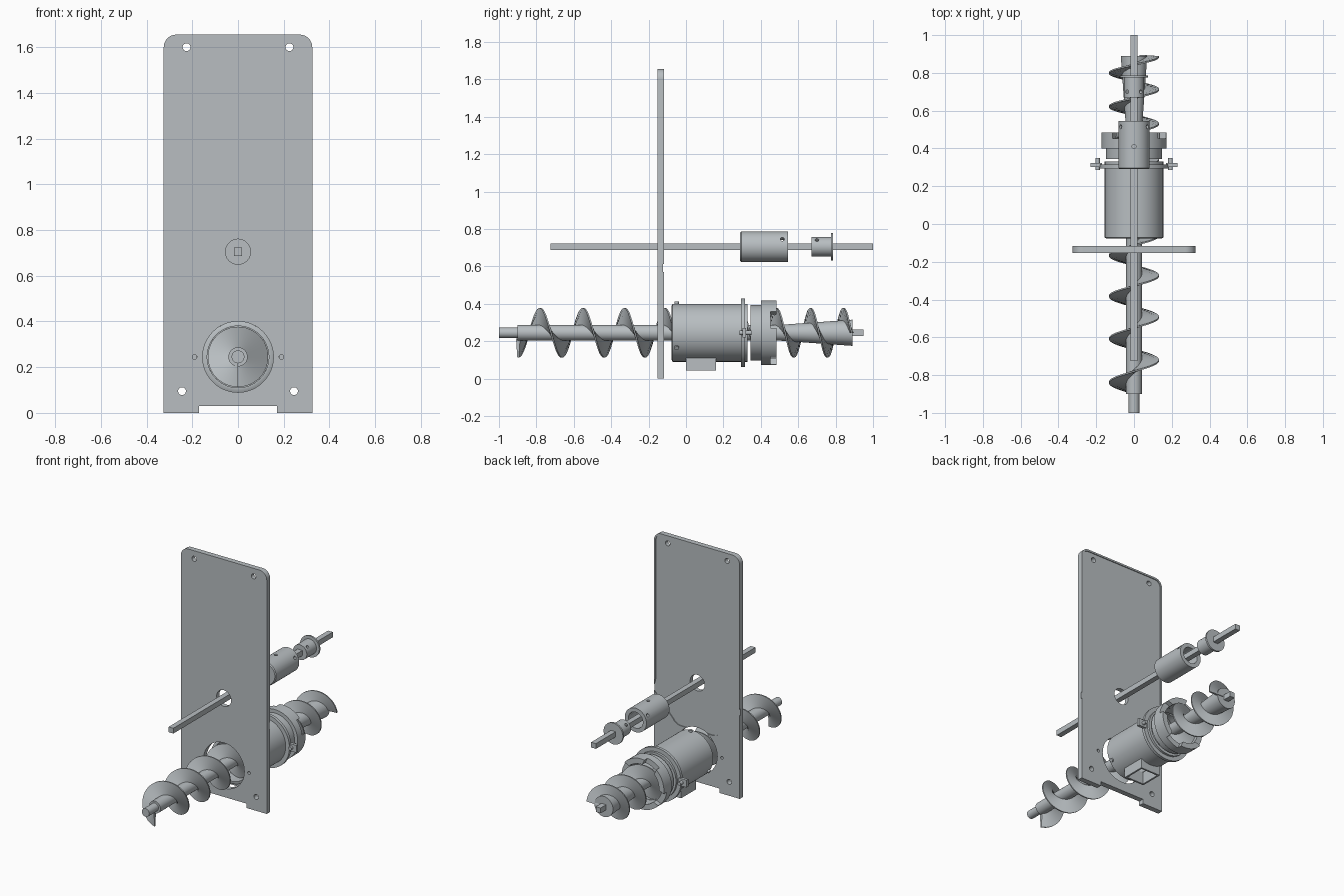
import bpy, bmesh
from math import sin, cos, pi, radians
from mathutils import Matrix, Vector

if "Cube" in bpy.data.objects:
    bpy.data.objects.remove(bpy.data.objects["Cube"])

metal = bpy.data.materials.new("grey_metal")
metal.use_nodes = True
GREY = (0.48, 0.515, 0.535, 1)
metal.diffuse_color = GREY
metal.node_tree.nodes["Principled BSDF"].inputs["Base Color"].default_value = GREY

AUGER_Z, ROD_Z = 0.245, 0.705


def finish(name, bm):
    bmesh.ops.remove_doubles(bm, verts=bm.verts, dist=1e-5)
    bmesh.ops.recalc_face_normals(bm, faces=bm.faces)
    me = bpy.data.meshes.new(name)
    bm.to_mesh(me)
    bm.free()
    me.materials.append(metal)
    ob = bpy.data.objects.new(name, me)
    bpy.context.collection.objects.link(ob)
    return ob


def bridge(bm, rings, closed_path, closed_section):
    """Skin a list of equal vertex rings."""
    n, m = len(rings), len(rings[0])
    for i in range(n if closed_path else n - 1):
        a, b = rings[i], rings[(i + 1) % n]
        for j in range(m if closed_section else m - 1):
            k = (j + 1) % m
            bm.faces.new((a[j], a[k], b[k], b[j]))


def lathe(name, profile, z, x=0, segs=64):
    """Revolve (radius, y) points about a line along y."""
    bm = bmesh.new()
    rings = [[bm.verts.new((x + r * sin(2 * pi * i / segs), y, z + r * cos(2 * pi * i / segs)))
              for r, y in profile] for i in range(segs)]
    bridge(bm, rings, True, profile[0][0] > 0)
    return finish(name, bm)


def rod(name, r, y0, y1, z, x=0, segs=32):
    return lathe(name, [(0, y0), (r, y0), (r, y1), (0, y1)], z, x, segs)


def tube(name, ro, ri, y0, y1, z):
    return lathe(name, [(ri, y0), (ro, y0), (ro, y1), (ri, y1)], z)


def box(name, x, y, z):
    bm = bmesh.new()
    bmesh.ops.create_cube(bm, size=1)
    for v in bm.verts:
        v.co = [lo + (hi - lo) * (c + 0.5) for c, (lo, hi) in zip(v.co, (x, y, z))]
    return finish(name, bm)


def prism(name, outline, y0, y1):
    """Extrude an (x, z) outline along y."""
    bm = bmesh.new()
    f = bm.faces.new([bm.verts.new((x, y0, z)) for x, z in outline])
    new = bmesh.ops.extrude_face_region(bm, geom=[f])["geom"]
    bmesh.ops.translate(bm, vec=(0, y1 - y0, 0), verts=[v for v in new if isinstance(v, bmesh.types.BMVert)])
    return finish(name, bm)


def radial_pin(name, r, d0, d1, angle, y, z):
    """Short cylinder pointing outward from an axis along y."""
    bm = bmesh.new()
    bmesh.ops.create_cone(bm, cap_ends=True, segments=20, radius1=r, radius2=r, depth=d1 - d0,
                          matrix=Matrix.Translation((0, 0, (d0 + d1) / 2)))
    bm.transform(Matrix.Translation((0, y, z)) @ Matrix.Rotation(radians(angle), 4, "Y"))
    return finish(name, bm)


def cut(ob, *cutters):
    for c in cutters:
        mod = ob.modifiers.new("cut", "BOOLEAN")
        mod.operation, mod.solver, mod.object = "DIFFERENCE", "EXACT", c
        bpy.context.view_layer.objects.active = ob
        bpy.ops.object.modifier_apply(modifier=mod.name)
        bpy.data.objects.remove(c)


def arc(cx, cz, r, a0, a1, n=10):
    return [(cx + r * cos(radians(a0 + (a1 - a0) * i / n)),
             cz + r * sin(radians(a0 + (a1 - a0) * i / n))) for i in range(n + 1)]


def mirrored(half):
    return half + [(-x, z) for x, z in reversed(half)]


# Mounting plate: rounded top, notched foot, shallow panel on the back
W, H, Y0, Y1 = 0.325, 1.655, -0.153, -0.117
plate = prism("mounting_plate", mirrored(
    [(0.17, 0.03), (0.17, 0), (W, 0)] + arc(W - 0.055, H - 0.055, 0.055, 0, 90)), Y0, Y1)
panel = mirrored([(0.12, 0.38)] + arc(0.12, 0.45, 0.07, -90, -30, 5)
                 + list(reversed(arc(0.46, 0.67, 0.147, 180, 215, 5)))
                 + arc(0.27, H - 0.055, 0.043, 0, 90))
cut(plate, prism("panel_cutter", panel, Y1 - 0.006, Y1 + 0.1))
holes = [(0, AUGER_Z, 0.155), (0, ROD_Z, 0.055)]
for s in (-1, 1):
    holes += [(s * 0.225, 1.6, 0.017), (s * 0.245, 0.095, 0.017), (s * 0.19, AUGER_Z, 0.01)]
cut(plate, *[rod("hole_cutter", r, -0.3, 0.1, z, x, 48) for x, z, r in holes])

# Auger shaft with a slim front journal, widening rear cone and square drive end
lathe("auger_shaft", [(0, -1), (0.028, -1), (0.028, -0.9), (0.042, -0.9), (0.042, 0.5),
                      (0.07, 0.89), (0, 0.89)], AUGER_Z)
box("auger_drive_end", (-0.018, 0.018), (0.87, 0.95), (AUGER_Z - 0.018, AUGER_Z + 0.018))

# Helical flight whose pitch tightens toward the rear
bm = bmesh.new()
rings, steps = [], 420
for i in range(steps + 1):
    n = -0.5 + 8.75 * i / steps
    y = -0.78 + 0.234 * n - 0.0039 * n * n
    t = 2 * pi * n
    rings.append([bm.verts.new((r * sin(t), y + d, AUGER_Z + r * cos(t)))
                  for r, d in ((0.03, -0.011), (0.132, -0.004), (0.132, 0.004), (0.03, 0.011))])
bridge(bm, rings, False, True)
bm.faces.new(rings[0])
bm.faces.new(rings[-1])
finish("auger_flight", bm)

# Barrel with an open feed chute underneath
barrel = lathe("barrel", [(0.135, -0.078), (0.143, -0.078), (0.155, -0.072),
                          (0.155, 0.31), (0.135, 0.31)], AUGER_Z)
cut(barrel, box("chute_opening", (-0.063, 0.063), (0.012, 0.148), (0.03, 0.2)))
chute = box("feed_chute", (-0.075, 0.075), (0, 0.16), (0.043, 0.125))
cut(chute, box("chute_cutter", (-0.063, 0.063), (0.012, 0.148), (0, 0.3)))
for a in (0, 120, 240):
    radial_pin("barrel_pin", 0.012, 0.14, 0.166, a, -0.05, AUGER_Z)

# Clamp flange with bolted ears
tube("clamp_flange", 0.183, 0.135, 0.295, 0.315, AUGER_Z)
tube("flange_lip", 0.155, 0.135, 0.31, 0.33, AUGER_Z)
for side, s in (("left", 1), ("right", -1)):
    box("clamp_ear_" + side, sorted((s * 0.17, s * 0.23)), (0.302, 0.322),
        (AUGER_Z - 0.025, AUGER_Z + 0.025))
    rod("clamp_bolt_" + side, 0.012, 0.285, 0.35, AUGER_Z, s * 0.193)

# Die sleeve and castellated lock ring
tube("die_sleeve", 0.148, 0.132, 0.345, 0.41, AUGER_Z)
ring = tube("lock_ring", 0.172, 0.135, 0.4, 0.485, AUGER_Z)
for a in (20, 110, 200, 290):
    notch = box("notch_cutter", (-0.05, 0.05), (0.452, 0.5), (0.1, 0.25))
    notch.data.transform(Matrix.Translation((0, 0, AUGER_Z)) @ Matrix.Rotation(radians(a - 45), 4, "Y"))
    cut(ring, notch)

# Square drive rod with a bored coupling and a flanged collar
box("drive_rod", (-0.018, 0.018), (-0.725, 1), (ROD_Z - 0.018, ROD_Z + 0.018))
coupling = lathe("coupling", [(0.017, 0.29), (0.076, 0.29), (0.082, 0.296), (0.082, 0.545),
                              (0.055, 0.545), (0.055, 0.42), (0.017, 0.42)], ROD_Z)
cut(coupling, *[radial_pin("screw_hole", 0.011, 0.03, 0.12, a, y, ROD_Z)
                for a, y in ((0, 0.41), (60, 0.515), (-60, 0.515))])
collar = lathe("collar", [(0.017, 0.67), (0.052, 0.67), (0.052, 0.775), (0.073, 0.775),
                          (0.073, 0.787), (0.017, 0.787)], ROD_Z)
cut(collar, *[radial_pin("screw_hole", 0.01, 0.025, 0.09, a, 0.7, ROD_Z) for a in (45, -45)])

# Smooth round walls, keep edges crisp
bpy.ops.object.select_all(action="DESELECT")
for ob in bpy.context.collection.objects:
    if ob.type == "MESH":
        ob.select_set(True)
        bpy.context.view_layer.objects.active = ob
bpy.ops.object.shade_smooth_by_angle(angle=radians(30))
